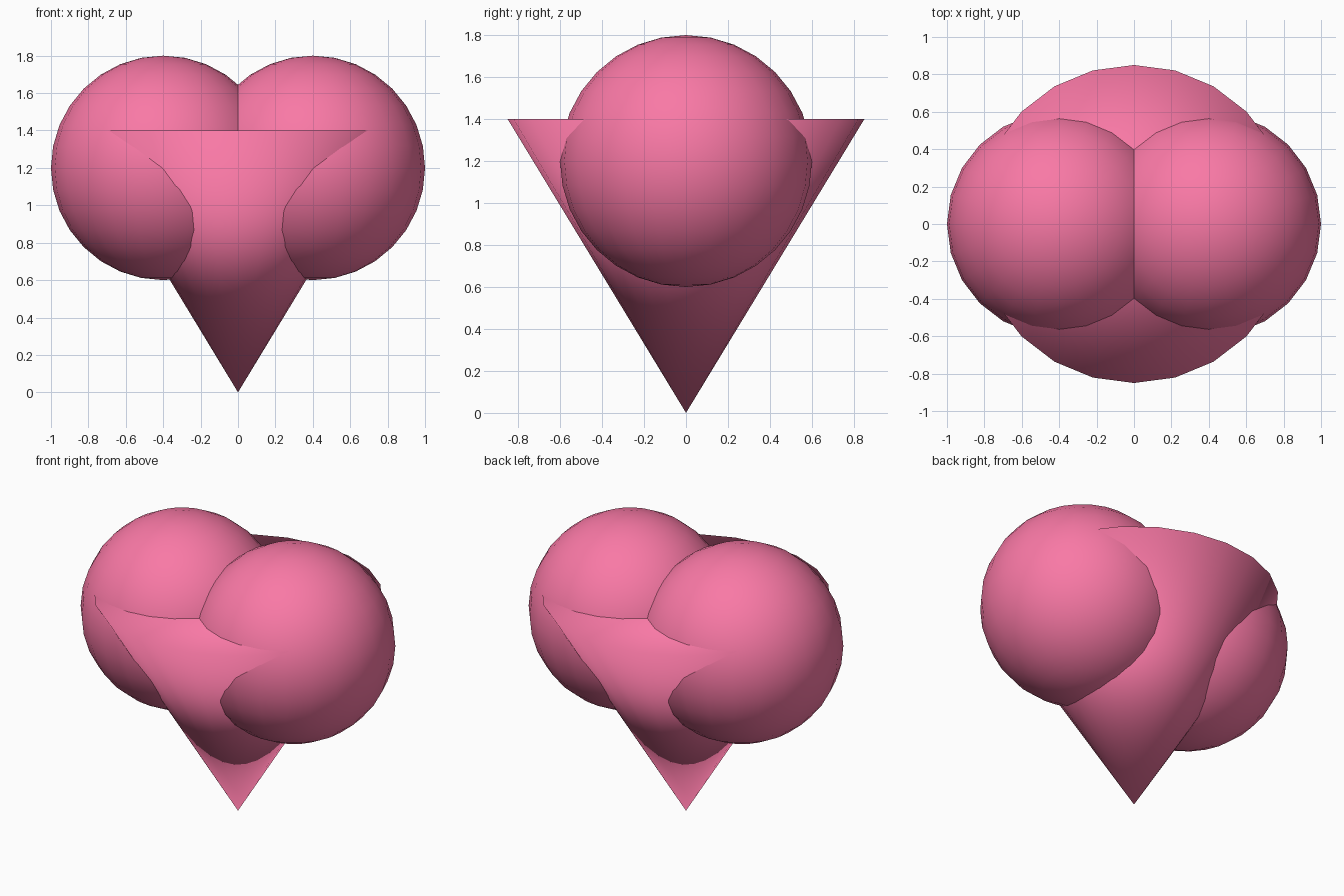
import bpy

if "Cube" in bpy.data.objects:
    bpy.data.objects.remove(bpy.data.objects["Cube"])

pink = bpy.data.materials.new("pink")
pink.diffuse_color = (0.95, 0.19, 0.38, 1.0)
pink.use_nodes = True
pink.node_tree.nodes["Principled BSDF"].inputs["Base Color"].default_value = pink.diffuse_color


def finish(name):
    obj = bpy.context.object
    obj.name = name
    obj.data.materials.append(pink)
    bpy.ops.object.shade_smooth()


# two overlapping round lobes
for side, name in ((-1, "left_lobe"), (1, "right_lobe")):
    bpy.ops.mesh.primitive_uv_sphere_add(segments=24, ring_count=16, radius=0.6,
                                         location=(0.4 * side, 0, 1.2))
    finish(name)

# capped cone with its tip on the ground, smooth across the rim
bpy.ops.mesh.primitive_cone_add(vertices=24, radius1=0, radius2=0.85, depth=1.4,
                                end_fill_type='TRIFAN', location=(0, 0, 0.7))
finish("pointed_base")
